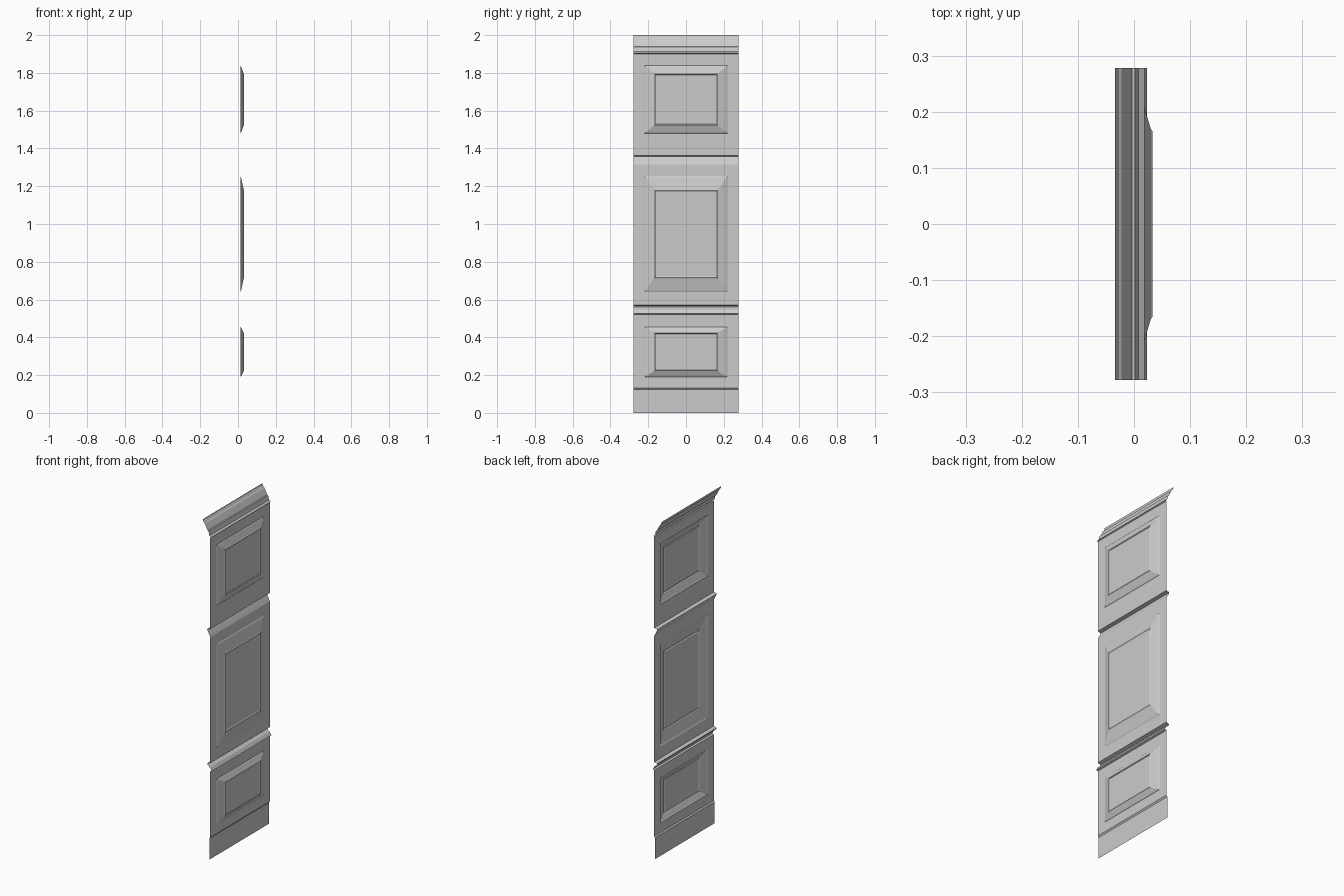
import bpy, bmesh

if "Cube" in bpy.data.objects:
    bpy.data.objects.remove(bpy.data.objects["Cube"])

HALF_Y = 0.278      # half width of the section
PANEL_Y = 0.22      # half width of every panel opening
WALL_X = 0.013      # plane of the flat boarding
PANELS = {"lower_panel": (0.19, 0.455),
          "middle_panel": (0.64, 1.253),
          "upper_panel": (1.48, 1.838)}


def make_object(name, bm):
    bmesh.ops.remove_doubles(bm, verts=bm.verts, dist=1e-5)
    bmesh.ops.recalc_face_normals(bm, faces=bm.faces)
    mesh = bpy.data.meshes.new(name)
    bm.to_mesh(mesh)
    bm.free()
    ob = bpy.data.objects.new(name, mesh)
    bpy.context.collection.objects.link(ob)
    return ob


def sheet(name, profile, ys=(-HALF_Y, HALF_Y), skip_column=None):
    """Sweep an (x, z) profile across y, optionally leaving one column open."""
    bm = bmesh.new()
    rows = [[bm.verts.new((x, y, z)) for y in ys] for x, z in profile]
    for a, b in zip(rows, rows[1:]):
        for i in range(len(ys) - 1):
            if i != skip_column:
                bm.faces.new((a[i], a[i + 1], b[i + 1], b[i]))
    return make_object(name, bm)


def panel(name, z0, z1):
    """Nested rectangles: edge step, long bevel, small lip, flat field."""
    bm = bmesh.new()
    mid, half = (z0 + z1) / 2, (z1 - z0) / 2
    rings = []
    for s, x in ((1, WALL_X), (0.975, 0.0165), (0.77, 0.030),
                 (0.75, 0.033), (0.725, 0.0295)):
        rings.append([bm.verts.new((x, sy * PANEL_Y * s, mid + sz * half * s))
                      for sy, sz in ((-1, -1), (1, -1), (1, 1), (-1, 1))])
    for a, b in zip(rings, rings[1:]):
        for i in range(4):
            j = (i + 1) % 4
            bm.faces.new((a[i], a[j], b[j], b[i]))
    bm.faces.new(rings[-1])
    return make_object(name, bm)


# Skirting board
sheet("skirting", [(0.007, 0), (0.007, 0.125), (WALL_X, 0.133)])

# Lower rail moulding
sheet("lower_rail", [(WALL_X, 0.522), (0.023, 0.526), (0.012, 0.545),
                     (-0.006, 0.560), (-0.006, 0.566), (WALL_X, 0.572)])

# Upper rail moulding
sheet("upper_rail", [(WALL_X, 0.0 + 1.315), (0.006, 1.33), (-0.004, 1.35),
                     (-0.007, 1.358), (WALL_X, 1.363)])

# Cornice
sheet("cornice", [(WALL_X, 1.900), (0.019, 1.904), (0.008, 1.912),
                  (0.002, 1.938), (-0.004, 1.940), (-0.022, 1.976),
                  (-0.027, 1.980), (-0.034, 1.992), (-0.034, 2.0)])

# Flat boarding: full-width bands, and stiles either side of each opening
bands = [(0.133, 0.522), (0.572, 1.315), (1.363, 1.900)]
for (name, (p0, p1)), (b0, b1) in zip(PANELS.items(), bands):
    tag = name.split("_")[0]
    sheet(tag + "_bottom_board", [(WALL_X, b0), (WALL_X, p0)])
    sheet(tag + "_stiles", [(WALL_X, p0), (WALL_X, p1)],
          (-HALF_Y, -PANEL_Y, PANEL_Y, HALF_Y), 1)
    sheet(tag + "_top_board", [(WALL_X, p1), (WALL_X, b1)])
    panel(name, p0, p1)
